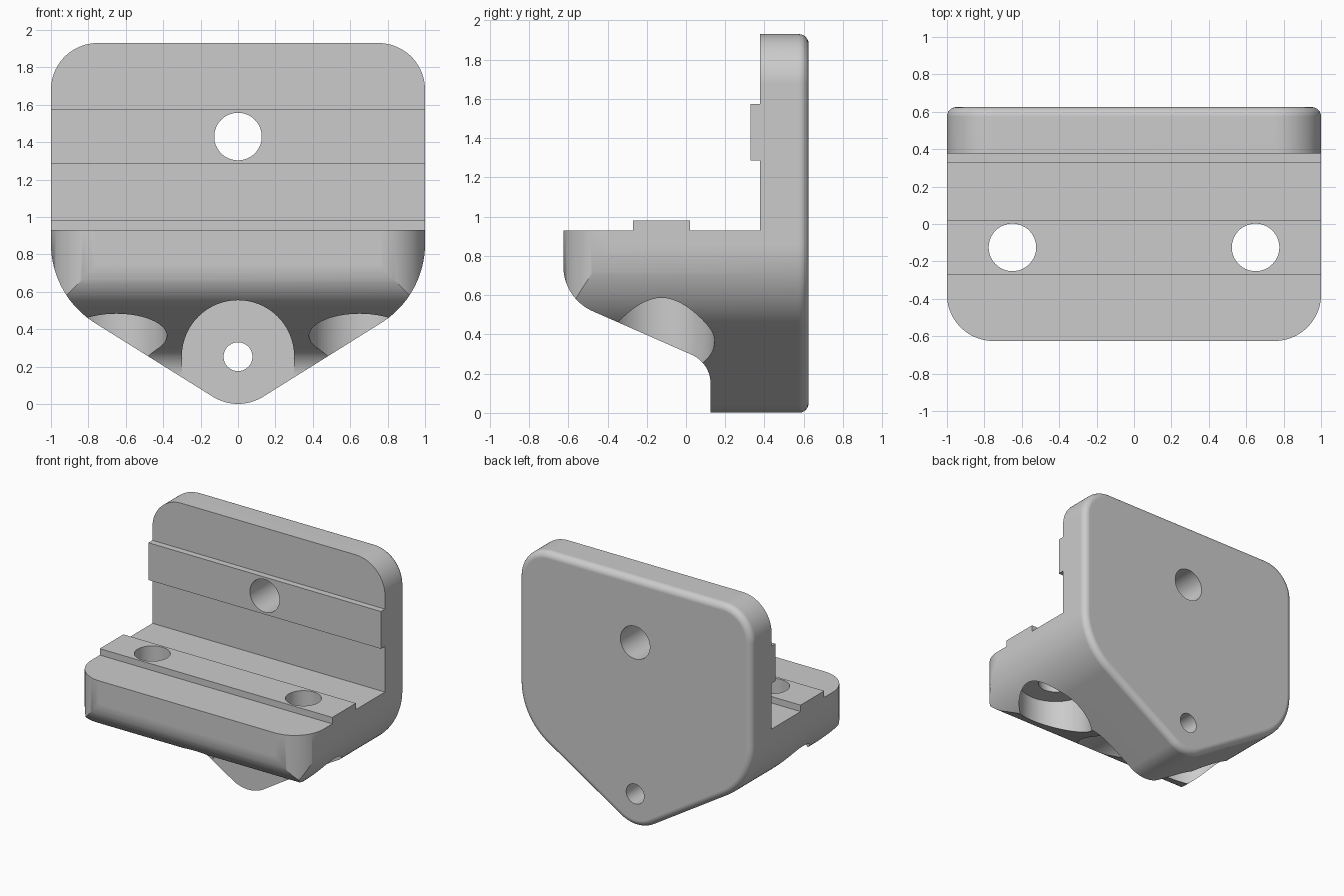
import bpy, bmesh
from math import pi, cos, sin, tan, acos
from mathutils import Vector

default = bpy.data.objects.get("Cube")
if default:
    bpy.data.objects.remove(default, do_unlink=True)

grey = bpy.data.materials.new("plain grey")
grey.use_nodes = True
grey.diffuse_color = (0.6, 0.6, 0.6, 1)
grey.node_tree.nodes["Principled BSDF"].inputs["Base Color"].default_value = (0.6, 0.6, 0.6, 1)


def rounded(corners, steps=24):
    """Turn (u, v, radius) corners into an outline with tangent arcs."""
    out = []
    for i, (u, v, r) in enumerate(corners):
        p = Vector((u, v))
        if r == 0:
            out.append(p)
            continue
        a = (Vector(corners[i - 1][:2]) - p).normalized()
        b = (Vector(corners[(i + 1) % len(corners)][:2]) - p).normalized()
        half = acos(a.dot(b)) / 2
        centre = p + (a + b).normalized() * (r / sin(half))
        start = p + a * (r / tan(half)) - centre
        end = p + b * (r / tan(half)) - centre
        sweep = start.angle_signed(end)
        for k in range(steps + 1):
            t = -sweep * k / steps
            out.append(centre + Vector((start.x * cos(t) - start.y * sin(t),
                                        start.x * sin(t) + start.y * cos(t))))
    return out


def prism(name, outline, axis, low, high, back_bevel=0):
    """Extrude an outline along an axis, optionally rounding the far rim."""
    def place(p, w):
        return {"x": (w, p.x, p.y), "y": (p.x, w, p.y), "z": (p.x, p.y, w)}[axis]
    bm = bmesh.new()
    near = [bm.verts.new(place(p, low)) for p in outline]
    far = [bm.verts.new(place(p, high)) for p in outline]
    bm.faces.new(near)
    cap = bm.faces.new(far)
    n = len(outline)
    for i in range(n):
        j = (i + 1) % n
        bm.faces.new((near[i], near[j], far[j], far[i]))
    bmesh.ops.recalc_face_normals(bm, faces=bm.faces)
    if back_bevel:
        bmesh.ops.bevel(bm, geom=list(cap.edges), offset=back_bevel, segments=6,
                        profile=0.5, affect='EDGES')
    mesh = bpy.data.meshes.new(name)
    bm.to_mesh(mesh)
    bm.free()
    mesh.materials.append(grey)
    obj = bpy.data.objects.new(name, mesh)
    bpy.context.collection.objects.link(obj)
    return obj


def circle(u, v, r, n=72):
    return [Vector((u + r * cos(2 * pi * k / n), v + r * sin(2 * pi * k / n))) for k in range(n)]


def combine(target, tool, operation):
    bpy.context.view_layer.objects.active = target
    mod = target.modifiers.new("cut", 'BOOLEAN')
    mod.operation, mod.solver, mod.object = operation, 'EXACT', tool
    bpy.ops.object.modifier_apply(modifier=mod.name)
    bpy.data.objects.remove(tool, do_unlink=True)


# Front outline: rounded plate tapering to a tab, with a soft back rim
front = rounded([(1, 1.93, .25), (-1, 1.93, .25), (-1, .58, .5), (0, -.045, .255), (1, .58, .5)])
bracket = prism("mounting_bracket", front, "y", -.8, .625, back_bevel=.05)

# Side outline: upright plate, shelf, both rails and the sloping underside
side = rounded([(.8, 2.1, 0), (.377, 2.1, 0), (.377, 1.575, 0), (.328, 1.575, 0),
                (.328, 1.285, 0), (.377, 1.285, 0), (.377, .93, 0), (.02, .93, 0),
                (.02, .98, 0), (-.27, .98, 0), (-.27, .93, 0), (-.625, .93, 0),
                (-.625, .584, .25), (.125, .254, .16), (.125, -.2, 0), (.8, -.2, 0)])
combine(bracket, prism("side_shape", side, "x", -1.2, 1.2), 'INTERSECT')

# Top outline: rounded front corners of the shelf
top = rounded([(1.0005, 1, 0), (-1.0005, 1, 0), (-1.0005, -.6255, .25), (1.0005, -.6255, .25)])
combine(bracket, prism("top_shape", top, "z", -.5, 2.5), 'INTERSECT')

# Shelf bolt holes with wide recesses underneath
for x in (-.65, .65):
    combine(bracket, prism("recess", circle(x, -.125, .27), "z", -.3, .68), 'DIFFERENCE')
    combine(bracket, prism("bolt_hole", circle(x, -.125, .127), "z", .5, 1.2), 'DIFFERENCE')

# Arched clearance in front of the tab
arch = rounded([(.3, .555, .2999), (-.3, .555, .2999), (-.3, -.3, 0), (.3, -.3, 0)])
combine(bracket, prism("arch", arch, "y", -1, .125), 'DIFFERENCE')

# Plate hole and tab hole
for z, r in ((1.43, .127), (.253, .077)):
    combine(bracket, prism("hole", circle(0, z, r), "y", -.9, .9), 'DIFFERENCE')

# Smooth curves, crisp edges
bpy.ops.object.select_all(action='DESELECT')
bracket.select_set(True)
bpy.context.view_layer.objects.active = bracket
bpy.ops.object.shade_smooth_by_angle(angle=pi / 6)
weighted = bracket.modifiers.new("even_shading", 'WEIGHTED_NORMAL')
weighted.keep_sharp = True
